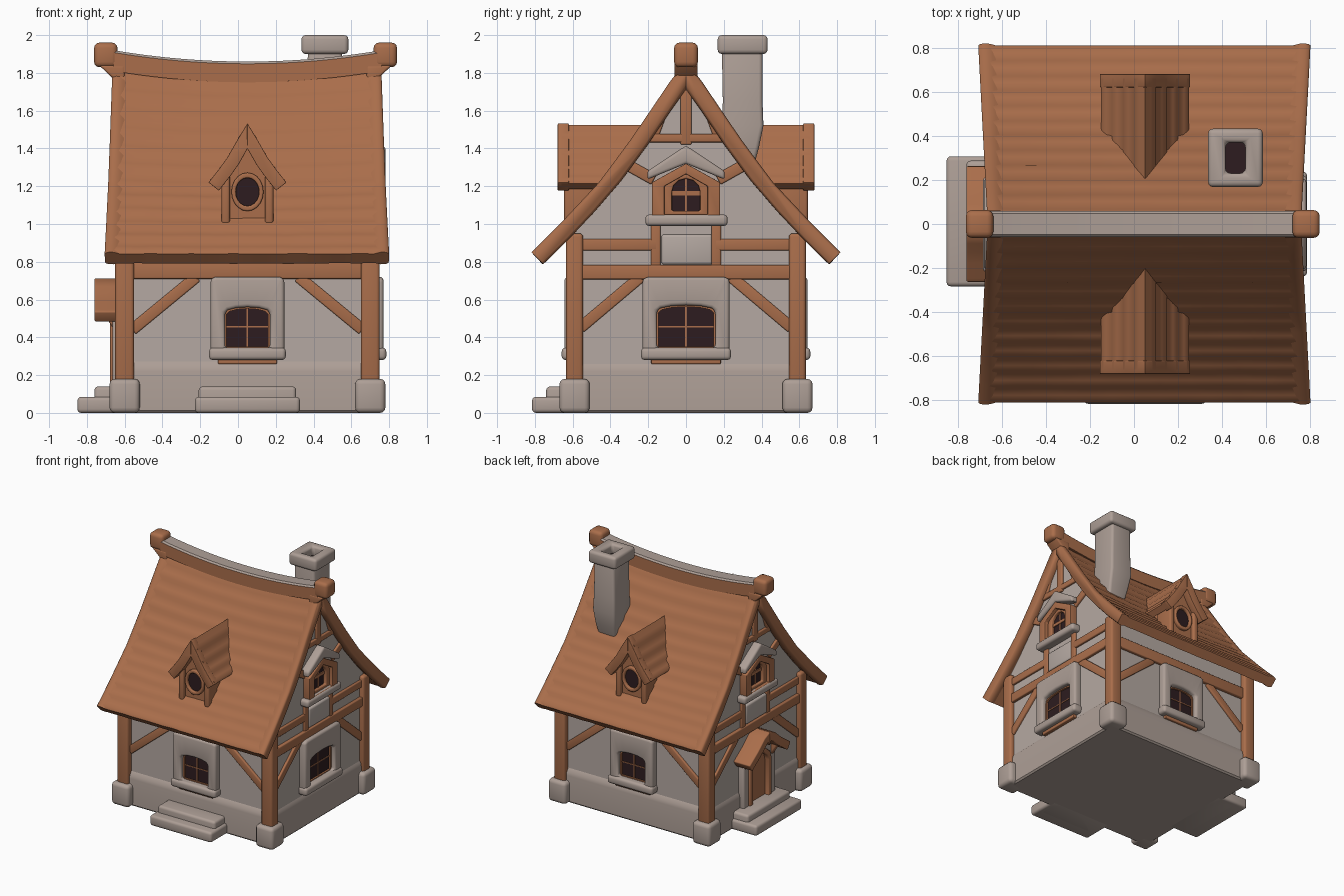
import bpy, bmesh, math, random
from mathutils import Matrix, Vector

if "Cube" in bpy.data.objects:
    bpy.data.objects.remove(bpy.data.objects["Cube"])

random.seed(4)
CX = 0.05                                   # house centre in x
D = (0.588, 0.665, 0.588, 0.665)            # wall distance: front, right, back, left


def material(name, rgb):
    m = bpy.data.materials.new(name)
    m.diffuse_color = (*rgb, 1)
    m.use_nodes = True
    m.node_tree.nodes["Principled BSDF"].inputs["Base Color"].default_value = m.diffuse_color
    return m


WOOD = material("orange wood", (0.40, 0.155, 0.07))
STONE = material("grey stone", (0.42, 0.345, 0.305))
PLASTER = material("pale plaster", (0.46, 0.395, 0.36))
DARK = material("dark glass", (0.026, 0.012, 0.014))


def side(k):
    return Matrix.Translation((CX, 0, 0)) @ Matrix.Rotation(k * math.pi / 2, 4, 'Z')


def finish(name, bm, mats, bevel=0.0, M=None, angle=38):
    bmesh.ops.recalc_face_normals(bm, faces=bm.faces)
    if bevel:
        edges = [e for e in bm.edges if len(e.link_faces) == 2 and e.calc_face_angle(0) > 0.6]
        bmesh.ops.bevel(bm, geom=edges, offset=bevel, segments=3, profile=0.5,
                        affect='EDGES', clamp_overlap=True)
    if M:
        bm.transform(M)
    me = bpy.data.meshes.new(name)
    bm.to_mesh(me)
    bm.free()
    for m in mats:
        me.materials.append(m)
    ob = bpy.data.objects.new(name, me)
    bpy.context.collection.objects.link(ob)
    bpy.ops.object.select_all(action='DESELECT')
    ob.select_set(True)
    bpy.context.view_layer.objects.active = ob
    bpy.ops.object.shade_smooth_by_angle(angle=math.radians(angle))
    return ob


def bridge(bm, loops):
    n = len(loops[0])
    for a, b in zip(loops, loops[1:]):
        for i in range(n):
            bm.faces.new((a[i], a[(i + 1) % n], b[(i + 1) % n], b[i]))


def loft(bm, rings):
    vs = [[bm.verts.new(p) for p in r] for r in rings]
    bridge(bm, vs)
    bm.faces.new(vs[0])
    bm.faces.new(vs[-1][::-1])


def prism(name, pts, d0, d1, mat, k=0, bevel=0.0):
    """Outline (u, z) pushed out of wall k from depth d0 to d1."""
    bm = bmesh.new()
    loft(bm, [[(u, -(D[k] + d), z) for u, z in pts] for d in (d0, d1)])
    return finish(name, bm, [mat], bevel, side(k))


def ring(name, outer, inner, d0, d1, mat, k=0, bevel=0.0):
    bm = bmesh.new()
    L = [[bm.verts.new((u, -(D[k] + d), z)) for u, z in p]
         for p, d in ((outer, d0), (outer, d1), (inner, d1), (inner, d0))]
    bridge(bm, L + L[:1])
    return finish(name, bm, [mat], bevel, side(k))


def rect(u0, u1, z0, z1):
    return [(u0, z0), (u1, z0), (u1, z1), (u0, z1)]


def beam(name, a, b, w, k, d=0.018, mat=WOOD):
    a, b = Vector(a), Vector(b)
    t = (b - a).normalized()
    n = Vector((-t.y, t.x)) * w / 2
    prism(name, [tuple(p) for p in (a - n, b - n, b + n, a + n)], -0.03, d, mat, k, 0.008)


def arch(w, z0, z1, rise):
    """Opening outline with a curved head."""
    return [(-w, z0), (w, z0)] + [(w * math.cos(i * math.pi / 6), z1 + rise * math.sin(i * math.pi / 6))
                                  for i in range(7)]


def box(name, lo, hi, mat, bevel=0.02):
    bm = bmesh.new()
    loft(bm, [[(lo[0], lo[1], z), (hi[0], lo[1], z), (hi[0], hi[1], z), (lo[0], hi[1], z)]
              for z in (lo[2], hi[2])])
    return finish(name, bm, [mat], bevel)


def section(curve, rows, thick, step=0.0, lift=0.0):
    """Half roof section: softly stepped shingles on top, plain underside."""
    w = curve[-1][0]

    def at(t):
        h = t * w
        for (a, za), (b, zb) in zip(curve, curve[1:]):
            if h <= b + 1e-9:
                z = za + (zb - za) * (h - a) / (b - a)
                return Vector((h, z)), Vector((za - zb, b - a)).normalized()
    out = []
    for i in range(rows):
        for f, e in ((0, 0.0), (0.45, 0.5), (0.8, 1.0)):
            p, n = at((i + f) / rows)
            out.append(p + n * (lift + e * step) if i + f else p + Vector((0, lift)))
    p, n = at(1)
    out.append(p + n * lift)
    for i in range(6, -1, -1):
        p, n = at(i / 6)
        out.append(p - n * thick if i else p - Vector((0, thick * 1.75)))
    return out


# ---- walls, foundation, corners
gable = [(D[0], 0.1), (D[0], 0.99), (0.42, 1.17), (0.2, 1.47), (0, 1.77)]
prism("house_walls", gable + [(-u, z) for u, z in gable[-2::-1]], -2 * D[1], 0, PLASTER, 1)
bm = bmesh.new()
loft(bm, [[(CX + a * (0.68 - e), b * (0.612 - e), z) for a, b in ((-1, -1), (1, -1), (1, 1), (-1, 1))]
          for z, e in ((0, 0.012), (0.012, 0), (0.22, 0), (0.245, 0.005), (0.275, 0.026))])
finish("foundation", bm, [STONE])
for sx in (-1, 1):
    for sy in (-1, 1):
        x, y = CX + sx * 0.65, sy * 0.59
        box("corner_stone", (x - 0.08, y - 0.08, 0), (x + 0.08, y + 0.08, 0.18), STONE, 0.028)
        box("corner_post", (x - 0.05, y - 0.045, 0.14), (x + 0.05, y + 0.045, 0.95), WOOD, 0.018)

# ---- main roof with sagging ridge, plus rounded verge boards
MAIN = [(0, 1.85), (0.06, 1.77), (0.28, 1.445), (0.45, 1.215), (0.67, 0.98), (0.81, 0.842)]


def roof_ring(s, sy, sec, jitter=0.0):
    out = []
    for h, z in sec:
        t = min(h / 0.81, 1)
        drop = 0.045 * (1 - s * s) * (1 - t)
        j = random.uniform(-jitter, jitter)
        out.append((CX - 0.003 + s * (0.70 + 0.042 * t), sy * h, z - drop + j))
    return out


for sy in (-1, 1):
    bm = bmesh.new()
    sec = section(MAIN, 12, 0.07, 0.010)
    loft(bm, [roof_ring(-0.98 + 1.96 * i / 20, sy, sec, 0.002) for i in range(21)])
    finish("roof_slope", bm, [WOOD], angle=60)
    for sx in (-1, 1):
        bm = bmesh.new()
        loft(bm, [roof_ring(sx * s, sy, section(MAIN, 5, 0.065 + e, 0, e))
                  for s, e in ((0.91, 0), (0.93, 0.006), (0.955, 0.012), (0.985, 0.012), (1.005, 0.007), (1.015, 0))])
        finish("verge_board", bm, [WOOD], angle=60)

bm = bmesh.new()
rings = []
for i in range(17):
    s = -1 + i / 8
    z = 1.86 + 0.06 * s * s
    rings.append([(CX + s * 0.71, y, z + dz) for y, dz in
                  ((-0.06, -0.11), (0.06, -0.11), (0.06, -0.012), (0.048, 0), (-0.048, 0), (-0.06, -0.012))])
loft(bm, rings)
ridge = finish("ridge_beam", bm, [WOOD, STONE])
for p in ridge.data.polygons:                       # pale upper face of the ridge
    p.material_index = 1 if p.normal.z > 0.5 else 0
for s, x in ((-1, -0.70), (1, 0.78)):
    bm = bmesh.new()
    loft(bm, [[(x + a * s, b * 0.062, z) for a, b in ((-0.1, -1), (e, -1), (e, 1), (-0.1, 1))]
              for z, e in ((1.75, -0.06), (1.84, 0.035))])
    finish("ridge_end_bracket", bm, [WOOD], 0.012)
    box("ridge_end", (x - 0.062, -0.063, 1.83), (x + 0.062, 0.063, 1.96), WOOD, 0.028)

# ---- chimney
bm = bmesh.new()
loft(bm, [[(x0, y0, z), (x1, y0, z), (x1, y1, z), (x0, y1, z)] for x0, x1, y0, y1, z in
          ((0.40, 0.53, 0.2, 0.33, 1.2), (0.375, 0.555, 0.19, 0.385, 1.40), (0.36, 0.56, 0.19, 0.41, 1.52),
           (0.365, 0.555, 0.195, 0.405, 1.65), (0.37, 0.55, 0.19, 0.405, 1.92))])
finish("chimney_shaft", bm, [STONE], 0.02)
bm = bmesh.new()
L = [[bm.verts.new((0.46 + a * hx, 0.30 + b * hy, z)) for a, b in ((-1, -1), (1, -1), (1, 1), (-1, 1))]
     for hx, hy, z in ((0.124, 0.132, 1.9), (0.124, 0.132, 2.0), (0.045, 0.07, 2.0), (0.045, 0.07, 1.9))]
bridge(bm, L + L[:1])
finish("chimney_cap", bm, [STONE], 0.022)
box("chimney_opening", (0.41, 0.22, 1.918), (0.51, 0.38, 1.925), DARK, 0)


def gabled_roof(name, k, curve, rows, near, far, thick, step=0.0, lift=0.0, bevel=0.0):
    for sx in (-1, 1):
        bm = bmesh.new()
        sec = section(curve, rows, thick, step, lift)
        loft(bm, [[(sx * h, -d, z) for h, z in sec] for d in (near, far)])
        finish(name, bm, [WOOD], bevel, side(k), 50)


def window(k, w, z0, z1, fw):
    """Stone framed ground floor window."""
    head = [(u * fw / w, 0.72 if i > 1 else 0.285) for i, (u, z) in enumerate(arch(w, z0, z1, 0.05))]
    head[2], head[8] = (fw, 0.71), (-fw, 0.71)
    ring("window_frame", head, arch(w, z0, z1, 0.03), -0.02, 0.055, STONE, k, 0.018)
    prism("window_sill", rect(-fw - 0.008, fw + 0.008, 0.28, 0.345), -0.02, 0.07, STONE, k, 0.02)
    prism("window_pane", arch(w + 0.01, z0 - 0.01, z1, 0.035), -0.01, 0.004, DARK, k)
    ring("window_rim", arch(w + 0.005, z0 - 0.005, z1, 0.035), arch(w - 0.01, z0 + 0.006, z1 - 0.008, 0.03),
         0, 0.018, WOOD, k)
    prism("window_mullion", rect(-0.004, 0.004, z0, z1 + 0.025), 0, 0.009, WOOD, k)
    prism("window_transom", rect(-w, w, 0.453, 0.46), 0, 0.009, WOOD, k)
    prism("window_lower_rail", rect(-fw * 0.8, fw * 0.8, 0.258, 0.285), -0.02, 0.03, WOOD, k, 0.006)


# ---- front and back: timbers, window, dormer
DORMER = [(0, 1.525), (0.05, 1.435), (0.11, 1.33), (0.2, 1.215)]
for k in (0, 2):
    beam("eaves_beam", (-0.64, 0.755), (0.64, 0.755), 0.09, k, 0.025)
    for s in (-1, 1):
        beam("wall_brace", (s * 0.61, 0.44), (s * 0.27, 0.72), 0.06, k)
    window(k, 0.12, 0.345, 0.53, 0.195)
    prism("dormer_body", [(-0.12, 0.98), (0.12, 0.98), (0.12, 1.26), (0, 1.43), (-0.12, 1.26)], -0.3, 0.027, WOOD, k)
    for s in (-1, 1):
        prism("dormer_post", rect(s * 0.115 - 0.022, s * 0.115 + 0.022, 1.0, 1.28), -0.1, 0.057, WOOD, k, 0.014)
    gabled_roof("dormer_roof", k, DORMER, 4, 0.15, 0.66, 0.05, 0.01)
    gabled_roof("dormer_verge", k, DORMER, 2, 0.62, 0.68, 0.062, 0, 0.008, 0.01)
    oval = [[(r * math.cos(i * math.pi / 10), 1.17 + 1.2 * r * math.sin(i * math.pi / 10)) for i in range(20)]
            for r in (0.085, 0.062)]
    ring("dormer_window_frame", oval[0], oval[1], 0.012, 0.052, WOOD, k, 0.008)
    prism("dormer_pane", oval[1], 0.022, 0.031, DARK, k)

# ---- gable ends: timbers and upper window
for k in (1, 3):
    beam("floor_beam", (-0.6, 0.745), (0.6, 0.745), 0.075, k, 0.025)
    beam("king_post", (0, 1.42), (0, 1.74), 0.06, k)
    beam("collar_beam", (-0.24, 1.455), (0.24, 1.455), 0.045, k)
    for s in (-1, 1):
        beam("upper_rail", (s * 0.15, 0.89), (s * 0.6, 0.89), 0.06, k)
        beam("floor_stud", (s * 0.16, 0.76), (s * 0.16, 1.02), 0.05, k)
        beam("wall_brace", (s * 0.56, 0.45), (s * 0.24, 0.72), 0.06, k)
        beam("gable_brace", (s * 0.34, 1.33), (s * 0.17, 1.235), 0.06, k)
        beam("apex_strut", (s * 0.08, 1.70), (s * 0.17, 1.45), 0.04, k, 0.015)
    prism("gable_panel", rect(-0.13, 0.14, 0.785, 0.945), -0.02, 0.02, PLASTER, k, 0.015)
    peak = [(-0.18, 1.04), (0.18, 1.04), (0.18, 1.22), (0, 1.32), (-0.18, 1.22)]
    hole = [(-0.115, 1.05), (0.115, 1.05), (0.115, 1.20), (0, 1.265), (-0.115, 1.20)]
    ring("upper_window_frame", peak, hole, -0.02, 0.058, WOOD, k, 0.012)
    ring("upper_window_arch", arch(0.12, 1.045, 1.18, 0.085), arch(0.075, 1.07, 1.17, 0.07), -0.01, 0.03, WOOD, k, 0.008)
    prism("upper_pane", arch(0.09, 1.06, 1.17, 0.075), -0.01, 0.005, DARK, k)
    prism("upper_transom", rect(-0.085, 0.085, 1.15, 1.175), 0, 0.012, WOOD, k)
    prism("upper_mullion", rect(-0.006, 0.006, 1.06, 1.24), 0, 0.01, WOOD, k)
    prism("upper_sill", rect(-0.215, 0.22, 0.99, 1.05), -0.02, 0.07, STONE, k, 0.02)
    prism("upper_window_hood", [(-0.205, 1.235), (0, 1.32), (0.205, 1.235), (0.205, 1.28), (0, 1.415), (-0.205, 1.28)],
          -0.02, 0.066, STONE, k, 0.015)
window(1, 0.155, 0.345, 0.54, 0.23)

# ---- door on the left gable with hood
ring("door_surround", arch(0.205, 0.1, 0.5, 0.15), arch(0.135, 0.1, 0.44, 0.1), -0.02, 0.05, STONE, 3, 0.015)
ring("door_frame", arch(0.14, 0.1, 0.44, 0.105), arch(0.1, 0.1, 0.43, 0.08), -0.02, 0.062, WOOD, 3, 0.01)
prism("door_leaf", arch(0.11, 0.1, 0.43, 0.085), -0.02, 0.025, WOOD, 3)
gabled_roof("door_hood", 3, [(0, 0.715), (0.07, 0.685), (0.15, 0.615), (0.265, 0.535)], 3, 0.6, 0.81, 0.065, 0, 0, 0.015)
for s in (-1, 1):
    bm = bmesh.new()
    loft(bm, [[(u, -0.64, 0.40), (u, -0.70, 0.43), (u, -0.79, 0.57), (u, -0.64, 0.59)]
              for u in (s * 0.145, s * 0.19)])
    finish("hood_bracket", bm, [WOOD], 0.01, side(3))

# ---- steps
for k, w, depths, off in ((0, 0.278, (0.815, 0.74), 0.0), (3, 0.295, (0.90, 0.81), -0.012)):
    for i, d in enumerate(depths):
        ww = w - 0.02 * i
        prism("step", rect(off - ww, off + ww, 0, (0.085, 0.14)[i]), -0.05, d - D[k], STONE, k, 0.02)
